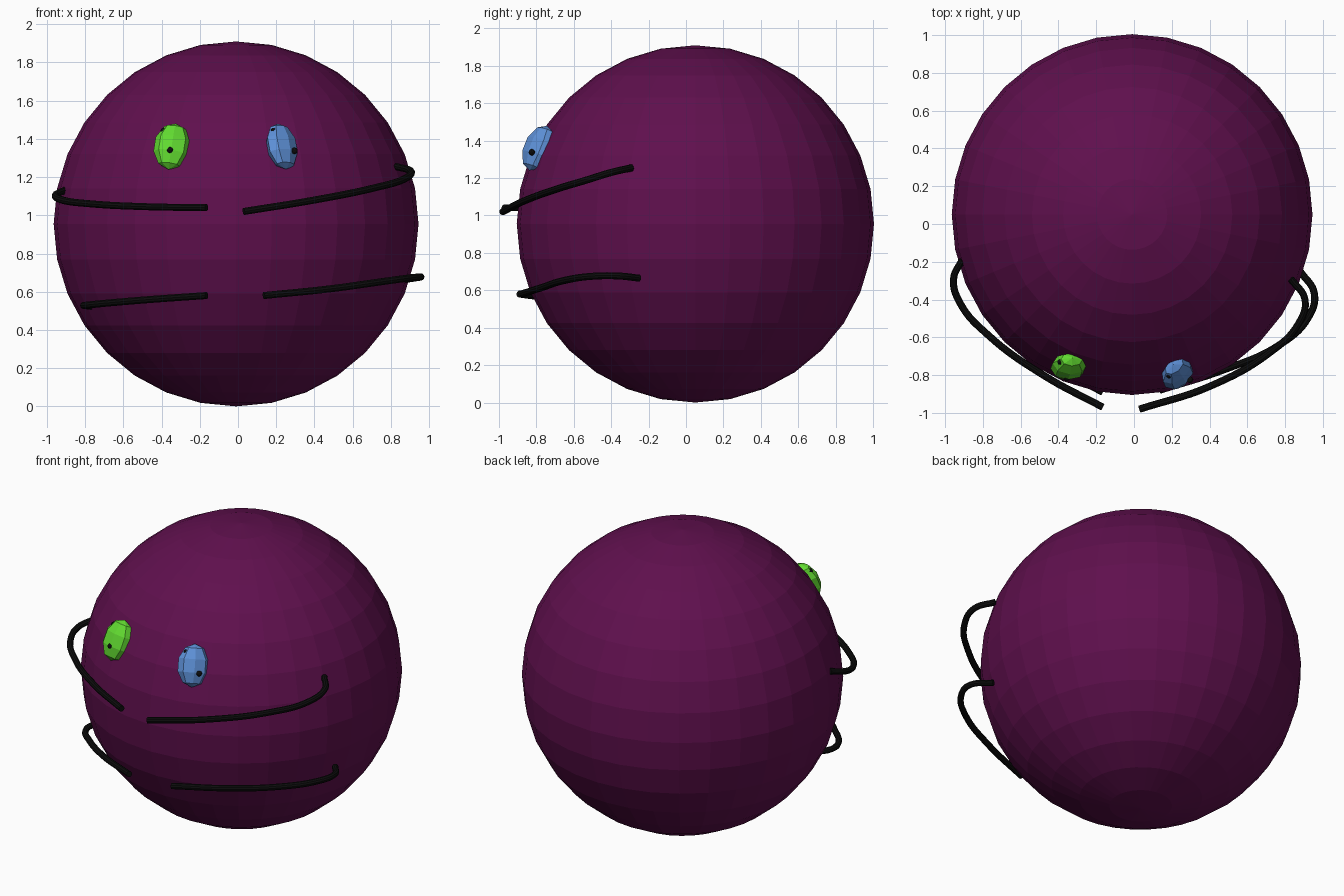
import bpy
from math import radians
from mathutils import Matrix, Vector

if "Cube" in bpy.data.objects:
    bpy.data.objects.remove(bpy.data.objects["Cube"])


def material(name, rgb):
    m = bpy.data.materials.new(name)
    m.diffuse_color = (*rgb, 1)
    m.use_nodes = True
    m.node_tree.nodes["Principled BSDF"].inputs["Base Color"].default_value = m.diffuse_color
    return m


purple = material("purple", (0.115, 0.005, 0.075))
green = material("green", (0.12, 0.70, 0.03))
blue = material("blue", (0.11, 0.28, 0.68))
black = material("black", (0.004, 0.004, 0.004))


def ball(name, segments, rings, mat, matrix):
    bpy.ops.mesh.primitive_uv_sphere_add(segments=segments, ring_count=rings, radius=1)
    ob = bpy.context.object
    ob.name = name
    ob.matrix_world = matrix
    ob.data.materials.append(mat)
    return ob


def scale(x, y, z):
    return Matrix.Diagonal((x, y, z, 1))


# Round faceted body
ball("body", 32, 16, purple,
     Matrix.Translation((-0.01, 0.05, 0.955)) @ scale(0.955, 0.955, 0.955))


# Faceted eye lying on the body, with two small pupils
def eye(side, centre, yaw, mat, spots):
    frame = (Matrix.Translation(centre) @ Matrix.Rotation(radians(yaw), 4, "Z")
             @ Matrix.Rotation(radians(-25), 4, "X"))
    turn = Matrix.Rotation(radians(22.5), 4, "Z")
    ball(side + "_eye", 8, 5, mat, frame @ scale(0.103, 0.052, 0.13) @ turn)
    for i, (x, y, z) in enumerate(spots):
        ball(f"{side}_pupil_{i + 1}", 12, 8, black,
             frame @ Matrix.Translation((x, y, z)) @ scale(0.017, 0.017, 0.017))


eye("left", (-0.345, -0.755, 1.36), -27, green,
    [(-0.05, -0.032, 0.075), (0.018, -0.044, -0.042)])
eye("right", (0.23, -0.79, 1.36), 17, blue,
    [(-0.045, -0.032, 0.075), (0.053, -0.038, -0.042)])


# Thin bent limbs: body end last, free tip first
def limb(name, points):
    cu = bpy.data.curves.new(name, "CURVE")
    cu.dimensions = "3D"
    cu.bevel_depth = 0.019
    cu.bevel_resolution = 3
    cu.use_fill_caps = True
    cu.resolution_u = 8
    sp = cu.splines.new("BEZIER")
    sp.bezier_points.add(len(points) - 1)
    for bp, p in zip(sp.bezier_points, points):
        bp.co = Vector(p)
        bp.handle_left_type = bp.handle_right_type = "AUTO"
    cu.materials.append(black)
    ob = bpy.data.objects.new(name, cu)
    bpy.context.collection.objects.link(ob)
    bpy.ops.object.select_all(action="DESELECT")
    ob.select_set(True)
    bpy.context.view_layer.objects.active = ob
    bpy.ops.object.convert(target="MESH")
    bpy.ops.object.shade_smooth_by_angle()


limb("right_arm", [(0.03, -0.98, 1.02), (0.40, -0.86, 1.08), (0.72, -0.68, 1.145),
                   (0.87, -0.53, 1.19), (0.905, -0.40, 1.23), (0.83, -0.29, 1.255)])
limb("left_arm", [(-0.165, -0.97, 1.04), (-0.48, -0.80, 1.045), (-0.77, -0.59, 1.06),
                  (-0.92, -0.42, 1.08), (-0.955, -0.29, 1.105), (-0.91, -0.19, 1.13)])
limb("right_leg", [(0.135, -0.88, 0.58), (0.48, -0.77, 0.615), (0.77, -0.64, 0.655),
                   (0.92, -0.50, 0.675), (0.955, -0.37, 0.677), (0.88, -0.25, 0.665)])
limb("left_leg", [(-0.165, -0.89, 0.58), (-0.45, -0.74, 0.56), (-0.69, -0.56, 0.54),
                  (-0.79, -0.45, 0.53), (-0.805, -0.36, 0.528), (-0.76, -0.29, 0.525)])
